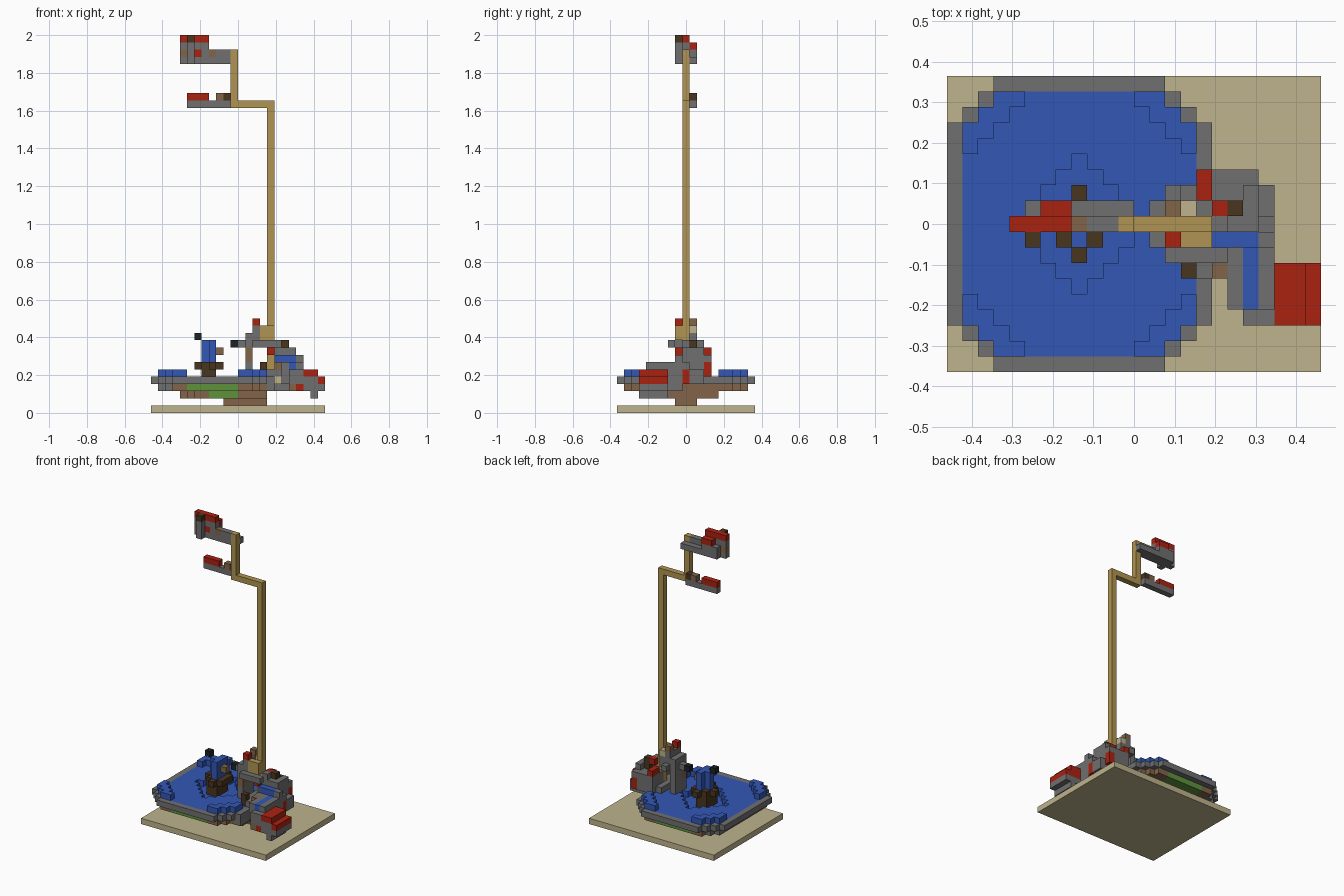
import bpy
import bmesh
from mathutils import Vector

# remove the default object only
cube = bpy.data.objects.get("Cube")
if cube:
    bpy.data.objects.remove(cube, do_unlink=True)

UNIT = 2 / 52            # edge of one block
WIDE, DEEP = 24, 19      # blocks along x and y

PALETTE = {"sand": "beb38c", "stone": "707070", "water": "3357b5",
           "red": "aa2211", "timber": "b09452", "earth": "82644a",
           "bark": "49351f", "grass": "5f913c", "coal": "1c2226"}
NAMES = list(PALETTE)


def linear(hexcode):
    channels = [c / 255 for c in bytes.fromhex(hexcode)]
    return tuple(((c + 0.055) / 1.055) ** 2.4 for c in channels) + (1,)


MATERIALS = []
for colour, code in PALETTE.items():
    mat = bpy.data.materials.new(colour)
    mat.use_nodes = True
    mat.diffuse_color = linear(code)
    bsdf = next(n for n in mat.node_tree.nodes if n.type == "BSDF_PRINCIPLED")
    bsdf.inputs["Base Color"].default_value = linear(code)
    bsdf.inputs["Roughness"].default_value = 0.9
    MATERIALS.append(mat)

grid = {}                # block position -> (part, colour)


def span(v):
    return range(v[0], v[1] + 1) if isinstance(v, tuple) else (v,)


def fill(part, colour, xs, ys, zs, keep=None):
    """Fill a box of blocks, optionally only where keep(x, y) holds."""
    for x in span(xs):
        for y in span(ys):
            if keep is None or keep(x, y):
                for z in span(zs):
                    grid[x, y, z] = (part, colour)


def clear(xs, ys, zs):
    for x in span(xs):
        for y in span(ys):
            for z in span(zs):
                grid.pop((x, y, z), None)


def edge(x, y):
    """Block distances to the nearest basin sides."""
    return min(x, 16 - x), min(y, 18 - y)


def rim(x, y):
    return sum(edge(x, y)) >= 3


def pool(x, y):
    return min(edge(x, y)) >= 1 and sum(edge(x, y)) >= 4


def corner(x, y):
    return pool(x, y) and sum(edge(x, y)) <= 5


def hollow(x, y):
    return abs(x - 8) + abs(y - 9) <= 4


def keel(x, y):
    return x > 9 or abs(y - 9) <= x - 2


# base plate
fill("base_plate", "sand", (0, 23), (0, 18), 0)

# floating ground under the basin
fill("ground", "earth", (10, 15), (8, 10), 1)
fill("ground", "earth", (4, 15), (5, 13), 2, keel)
fill("ground", "grass", (8, 11), (5, 13), 2, keel)
fill("ground", "earth", (1, 15), (1, 17), 3, pool)
fill("ground", "stone", (1, 2), (1, 17), 3, pool)
fill("ground", "grass", (5, 11), (1, 17), 3, pool)

# basin rim, pool, sunken middle and raised corners
fill("basin_rim", "stone", (0, 16), (0, 18), 4, rim)
fill("pool", "water", (1, 15), (1, 17), 4, pool)
clear_cells = [(x, y) for x in span((4, 12)) for y in span((5, 13)) if hollow(x, y)]
for x, y in clear_cells:
    clear(x, y, 4)
    fill("pool", "water", x, y, 3)
fill("pool_corners", "water", (1, 15), (1, 17), 5, corner)

# fountain in the middle of the pool
fill("fountain_foot", "bark", (7, 8), (8, 10), (4, 5))
fill("fountain_bowl", "bark", (6, 9), (7, 11), 6,
     lambda x, y: abs(x - 8) + abs(y - 9) <= 2)
fill("fountain_water", "water", 8, (8, 10), (7, 9))
fill("fountain_water", "water", 7, 9, (7, 9))
fill("fountain_peg", "earth", 9, 9, 8)
fill("fountain_tip", "coal", 6, 9, 10)

# rock mass beside the pool
fill("rock", "stone", (15, 20), (6, 11), (4, 5))
fill("rock", "stone", (16, 20), (3, 8), 3)
fill("rock", "stone", (17, 19), (9, 12), (5, 7))
fill("rock", "stone", (17, 20), (7, 9), 6)
fill("rock", "stone", (17, 19), 9, (7, 8))
fill("rock", "stone", 19, (9, 11), 8)
fill("rock", "stone", 17, (9, 10), 9)
fill("rock", "bark", 18, 10, (8, 9))
fill("rock", "red", 16, (11, 12), 8)
fill("rock", "stone", 16, (9, 12), (5, 7))
fill("rock", "red", 17, 10, 9)
fill("rock", "red", 19, 12, (5, 6))
fill("rock", "earth", 17, 6, 6)
fill("rock", "sand", (17, 18), (7, 8), 4)
clear((17, 18), (3, 6), (3, 4))
fill("rock", "sand", (17, 18), 6, 4)
fill("rock", "red", 20, 9, (4, 5))

# water channel leading down to the red step
fill("channel_wall", "stone", (18, 20), (4, 7), (4, 6))
fill("channel_wall", "stone", (19, 20), 3, (3, 5))
fill("channel_wall", "stone", 20, 8, (6, 7))
fill("channel_wall", "red", 20, 3, 3)
fill("channel_wall", "earth", 19, 3, 3)
fill("channel", "water", (17, 19), 8, 7)
fill("channel", "water", 19, (4, 7), 6)
fill("step", "stone", (21, 23), (3, 6), 3)
fill("step", "stone", 22, (3, 6), 2)
fill("step", "red", (21, 23), (3, 6), 4)
fill("step", "stone", (21, 22), 3, 4)
fill("step", "red", (21, 22), (3, 6), 5)

# arch around the foot of the mast
fill("arch", "stone", 13, (8, 10), (5, 10))
fill("arch", "earth", 13, 8, (7, 8))
fill("arch", "stone", (14, 15), (8, 10), (9, 10))
fill("arch", "stone", (14, 17), 7, 9)
fill("arch", "stone", 14, 11, 9)
fill("arch", "stone", 14, (8, 10), 11)
fill("arch", "bark", 15, 6, (5, 6))
fill("arch", "stone", 12, 9, 9)
fill("arch_tip", "coal", 11, 9, 9)
fill("arch_top", "red", 14, 8, 12)
fill("arch_top", "earth", 14, 10, 12)
fill("arch_top", "timber", (15, 16), 8, (10, 11))
fill("arch_top", "sand", 15, 10, 11)
fill("arch_side", "red", 16, 8, 8)

# mast with a double crank
fill("mast", "timber", 16, 9, (5, 42))
fill("mast", "timber", (11, 16), 9, 42)
fill("mast", "timber", 11, 9, (42, 49))

# lower banner
fill("lower_banner", "stone", (5, 10), 10, 42)
fill("lower_banner", "red", (5, 7), 10, 43)
fill("lower_banner", "earth", 9, 10, 43)
fill("lower_banner", "bark", 10, 10, 43)

# upper banner
fill("upper_banner", "stone", (4, 10), 9, (48, 49))
fill("upper_banner", "stone", (4, 7), 9, 50)
fill("upper_banner", "red", (4, 7), 9, 51)
fill("upper_banner", "stone", 5, 8, (48, 50))
fill("upper_banner", "bark", 5, 8, 51)
fill("upper_banner", "stone", (5, 11), 10, 48)
fill("upper_banner", "stone", (5, 7), 10, 49)
fill("upper_banner", "red", (6, 7), 10, 50)
fill("upper_banner", "red", 6, 9, 49)
fill("upper_banner", "earth", 4, 9, 49)
fill("upper_banner", "earth", 8, 9, 49)


def build(part):
    """Make one object from the exposed block faces of a part."""
    bm = bmesh.new()
    verts = {}

    def vert(p):
        key = tuple(round(c * 2) for c in p)
        if key not in verts:
            verts[key] = bm.verts.new((p - Vector((WIDE / 2, DEEP / 2, 0))) * UNIT)
        return verts[key]

    used = []
    for cell, (owner, colour) in grid.items():
        if owner != part:
            continue
        centre = Vector(cell) + Vector((0.5, 0.5, 0.5))
        for axis in range(3):
            for sign in (-1, 1):
                n = Vector((0, 0, 0))
                n[axis] = sign
                if tuple(int(c + d) for c, d in zip(cell, n)) in grid:
                    continue
                a = Vector((0, 0, 0))
                a[(axis + 1) % 3] = 1
                b = n.cross(a)
                ring = [centre + (n + a * s + b * t) / 2
                        for s, t in ((-1, -1), (1, -1), (1, 1), (-1, 1))]
                face = bm.faces.new([vert(p) for p in ring])
                if colour not in used:
                    used.append(colour)
                face.material_index = used.index(colour)
    mesh = bpy.data.meshes.new(part)
    bm.to_mesh(mesh)
    bm.free()
    for colour in used:
        mesh.materials.append(MATERIALS[NAMES.index(colour)])
    bpy.context.collection.objects.link(bpy.data.objects.new(part, mesh))


for part in dict.fromkeys(owner for owner, _ in grid.values()):
    build(part)
